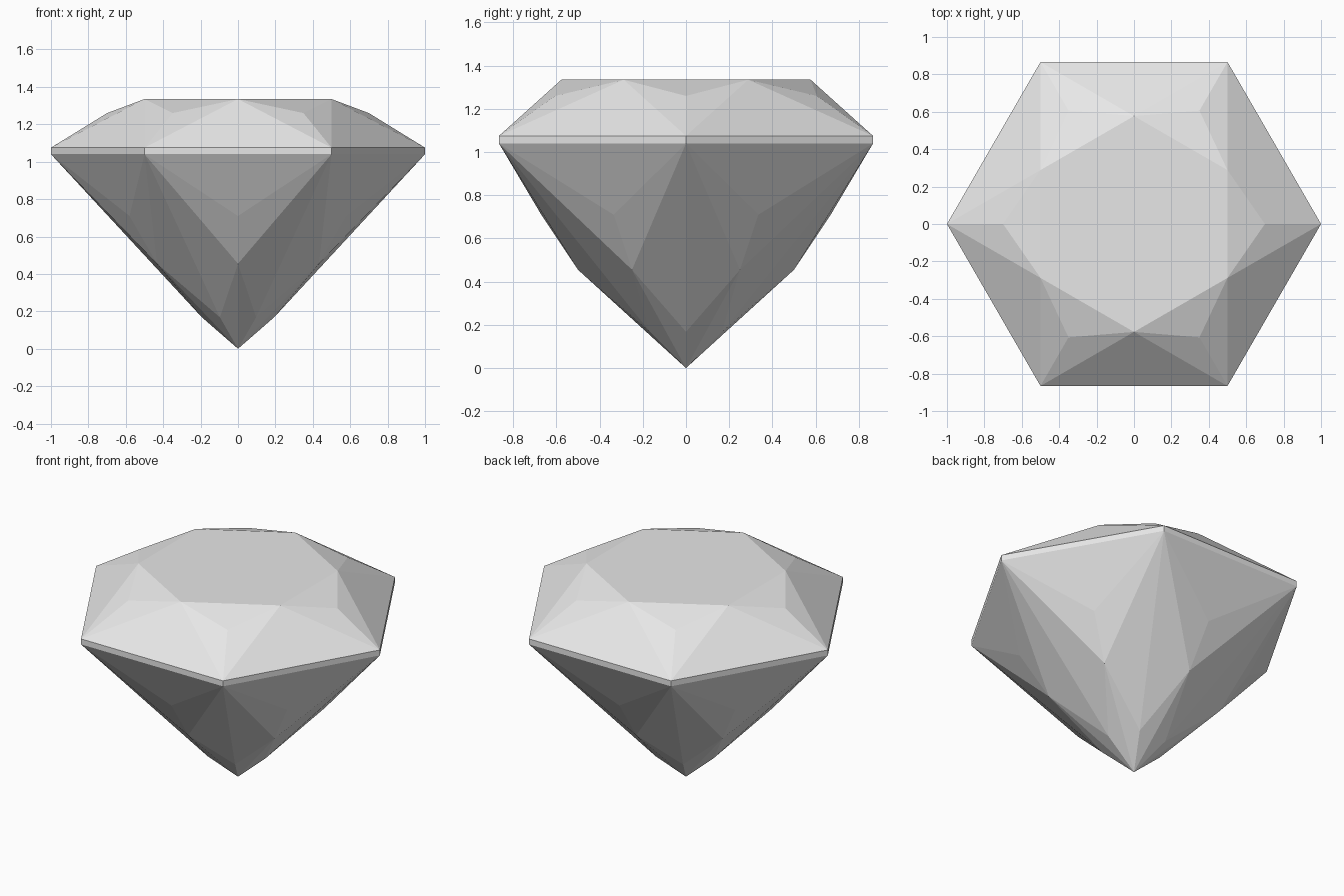
import bpy, bmesh
from math import cos, sin, radians

cube = bpy.data.objects.get("Cube")
if cube:
    bpy.data.objects.remove(cube, do_unlink=True)

SIDES = 6
STEP = 360 / SIDES

stone = bpy.data.materials.new("pale_grey_stone")
stone.use_nodes = True
colour = (0.8, 0.8, 0.8, 1)
stone.diffuse_color = colour
stone.node_tree.nodes["Principled BSDF"].inputs["Base Color"].default_value = colour

bm = bmesh.new()


def ring(radius, z, turn=0.0):
    """Six vertices around the axis, turned by a fraction of a step."""
    angles = [radians((i + turn) * STEP) for i in range(SIDES)]
    return [bm.verts.new((radius * cos(a), radius * sin(a), z)) for a in angles]


# Crown rings
table = ring(0.577, 1.335, 0.5)
crown_points = ring(0.70, 1.26)
girdle_top = ring(1.0, 1.075)

# Pavilion rings and tip
girdle_bottom = ring(1.0, 1.04)
upper_points = ring(0.67, 0.71, 0.5)
lower_points = ring(0.5, 0.455, 0.5)
tip_points = ring(0.193, 0.168)
tip = bm.verts.new((0, 0, 0))

# Flat table on top
bm.faces.new(table)

for i in range(SIDES):
    j = (i + 1) % SIDES
    faces = [
        # Crown: main facet, then the three facets round each corner point
        (girdle_top[i], girdle_top[j], table[i]),
        (table[i - 1], crown_points[i], table[i]),
        (table[i - 1], girdle_top[i], crown_points[i]),
        (crown_points[i], girdle_top[i], table[i]),
        # Girdle band
        (girdle_bottom[i], girdle_bottom[j], girdle_top[j], girdle_top[i]),
        # Pavilion: upper facets below each girdle side
        (girdle_bottom[j], girdle_bottom[i], upper_points[i]),
        (girdle_bottom[i], lower_points[i], upper_points[i]),
        (girdle_bottom[j], upper_points[i], lower_points[i]),
        # Pavilion: long facets below each girdle corner
        (girdle_bottom[i], tip_points[i], lower_points[i]),
        (girdle_bottom[j], lower_points[i], tip_points[j]),
        # Pavilion: small facets meeting at the tip
        (tip_points[i], tip, lower_points[i]),
        (lower_points[i], tip, tip_points[j]),
    ]
    for verts in faces:
        bm.faces.new(verts)

bmesh.ops.recalc_face_normals(bm, faces=bm.faces[:])

mesh = bpy.data.meshes.new("cut_gemstone")
bm.to_mesh(mesh)
bm.free()
mesh.materials.append(stone)
gem = bpy.data.objects.new("cut_gemstone", mesh)
bpy.context.collection.objects.link(gem)
